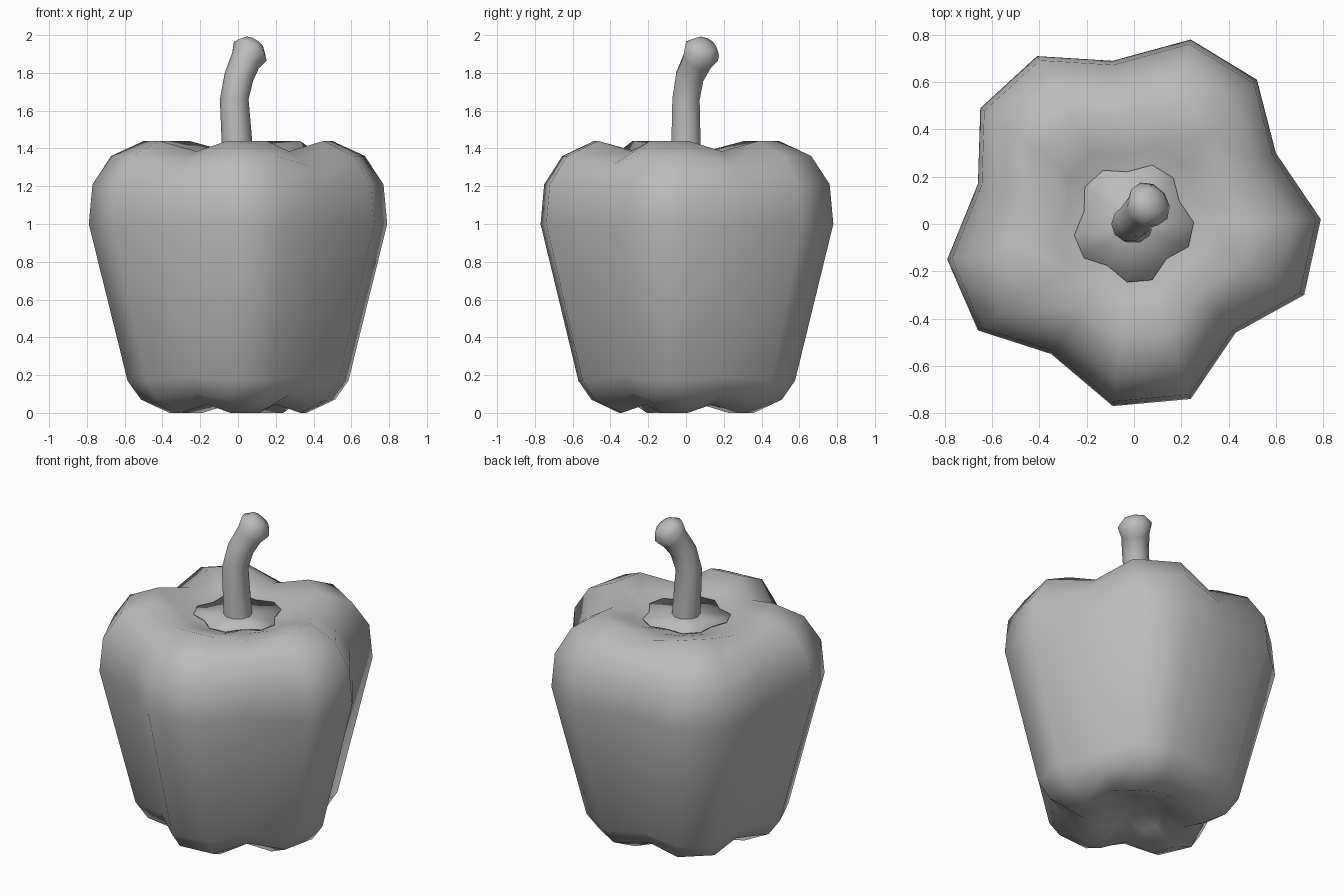
import bpy
import bmesh
from math import cos, sin, pi
from mathutils import Vector

if "Cube" in bpy.data.objects:
    bpy.data.objects.remove(bpy.data.objects["Cube"], do_unlink=True)

# One plain grey for everything
grey = bpy.data.materials.new("plain grey")
grey.use_nodes = True
colour = (0.5, 0.5, 0.5, 1)
grey.diffuse_color = colour
grey.node_tree.nodes["Principled BSDF"].inputs["Base Color"].default_value = colour


def loft(name, rings, cap_start=None, cap_end=None):
    """Skin rings of points, closing each end with a fan to a centre point."""
    bm = bmesh.new()
    loops = [[bm.verts.new(p) for p in ring] for ring in rings]
    n = len(loops[0])
    for a, b in zip(loops, loops[1:]):
        for i in range(n):
            j = (i + 1) % n
            bm.faces.new((a[i], a[j], b[j], b[i]))
    for loop, centre in ((loops[0], cap_start), (loops[-1], cap_end)):
        if centre:
            hub = bm.verts.new(centre)
            for i in range(n):
                bm.faces.new((loop[i], loop[(i + 1) % n], hub))
    bmesh.ops.recalc_face_normals(bm, faces=bm.faces)
    for face in bm.faces:
        face.smooth = True
    mesh = bpy.data.meshes.new(name)
    bm.to_mesh(mesh)
    bm.free()
    mesh.materials.append(grey)
    obj = bpy.data.objects.new(name, mesh)
    bpy.context.collection.objects.link(obj)
    return obj


# Five-lobed cross-section: each lobe is two crest points and a valley point
outline = [(.79, .02), (.60, .30), (.52, .61), (.24, .78), (-.09, .69),
           (-.41, .71), (-.65, .49), (-.66, .17), (-.79, -.15), (-.66, -.45),
           (-.35, -.55), (-.09, -.77), (.24, -.74), (.43, -.46), (.72, -.30)]
valleys = range(1, 15, 3)


def lobed_ring(scale, crest_z, valley_z):
    return [(x * scale, y * scale, valley_z if i in valleys else crest_z)
            for i, (x, y) in enumerate(outline)]


# Body, from the dimple below to the hollow on top: scale, crest z, valley z
profile = [(.25, .06, .09), (.46, 0, .045), (.65, .07, .10), (.74, .17, .19),
           (1, 1, 1), (.975, 1.21, 1.19), (.85, 1.36, 1.31),
           (.63, 1.44, 1.385), (.42, 1.39, 1.365), (.3, 1.355, 1.35)]
loft("pepper_body", [lobed_ring(*p) for p in profile], (0, 0, .11), (0, 0, 1.35))

# Thin star-shaped collar around the stem
loft("stem_collar", [lobed_ring(.32, 1.363, 1.36), lobed_ring(.32, 1.37, 1.367)],
     (0, 0, 1.355), (0, 0, 1.375))

# Bent stem with a knobbed end: centre, axis, radius
stations = [((0, 0, 1.35), (0, 0, 1), .083),
            ((-.02, 0, 1.66), (0, .05, 1), .076),
            ((.005, .02, 1.78), (.3, .25, 1), .078),
            ((.04, .06, 1.865), (.5, .4, .8), .082),
            ((.065, .085, 1.915), (.5, .4, .8), .1),
            ((.085, .105, 1.955), (.5, .4, .8), .06)]


def round_ring(centre, axis, radius, sides=10):
    turn = Vector((0, 0, 1)).rotation_difference(Vector(axis))
    return [Vector(centre) + turn @ Vector((radius * cos(2 * pi * i / sides),
                                            radius * sin(2 * pi * i / sides), 0))
            for i in range(sides)]


loft("stem", [round_ring(*s) for s in stations], cap_end=(.09, .11, 1.965))
